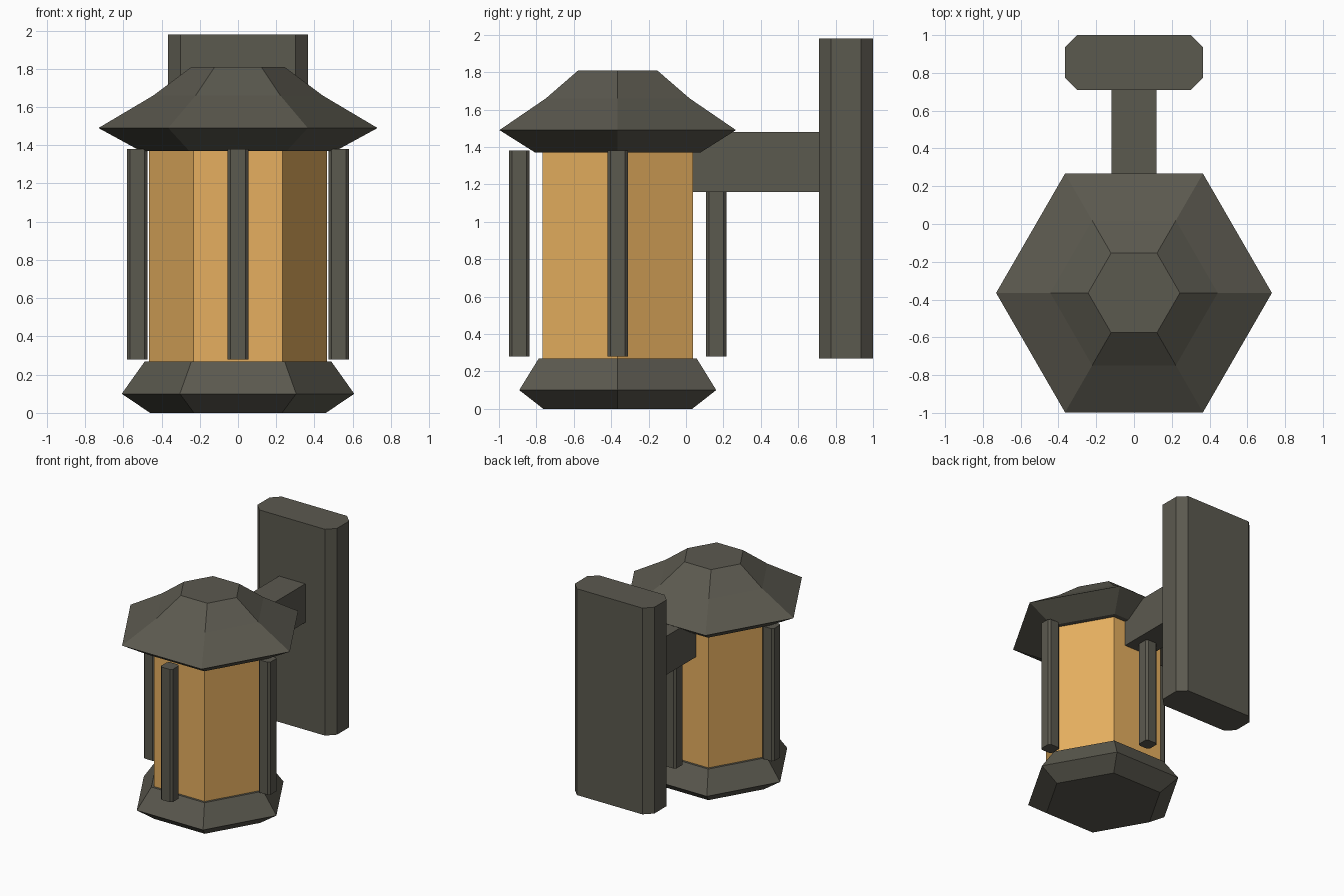
import bpy, bmesh
from math import cos, sin, pi

if "Cube" in bpy.data.objects:
    bpy.data.objects.remove(bpy.data.objects["Cube"])

CY = -0.365  # lantern axis in y


def material(name, rgb):
    m = bpy.data.materials.new(name)
    m.diffuse_color = (*rgb, 1)
    m.use_nodes = True
    m.node_tree.nodes["Principled BSDF"].inputs["Base Color"].default_value = m.diffuse_color
    return m


metal = material("dark_metal", (0.105, 0.10, 0.078))
amber = material("amber_glass", (0.79, 0.43, 0.115))


def finish(name, bm, mat):
    bmesh.ops.recalc_face_normals(bm, faces=bm.faces[:])
    me = bpy.data.meshes.new(name)
    bm.to_mesh(me)
    bm.free()
    me.materials.append(mat)
    ob = bpy.data.objects.new(name, me)
    bpy.context.collection.objects.link(ob)
    return ob


def hex_stack(name, profile, mat):
    """Closed six-sided solid from (radius, z) rings."""
    bm = bmesh.new()
    rings = [[bm.verts.new((r * cos(i * pi / 3), r * sin(i * pi / 3), z))
              for i in range(6)] for r, z in profile]
    for a, b in zip(rings, rings[1:]):
        for i in range(6):
            j = (i + 1) % 6
            bm.faces.new((a[i], a[j], b[j], b[i]))
    bm.faces.new(rings[0][::-1])
    bm.faces.new(rings[-1])
    ob = finish(name, bm, mat)
    ob.location.y = CY
    return ob


def block(name, x, y, z, mat, chamfer=0):
    """Box between (min, max) pairs, with optional chamfered upright edges."""
    bm = bmesh.new()
    bmesh.ops.create_cube(bm, size=1)
    for v in bm.verts:
        for k, (lo, hi) in enumerate((x, y, z)):
            v.co[k] = lo if v.co[k] < 0 else hi
    if chamfer:
        upright = [e for e in bm.edges
                   if abs(e.verts[0].co.z - e.verts[1].co.z) > 1e-4]
        bmesh.ops.bevel(bm, geom=upright, offset=chamfer, segments=1,
                        affect='EDGES')
    return finish(name, bm, mat)


# Lantern body
hex_stack("base", [(0.46, 0), (0.608, 0.10), (0.487, 0.27)], metal)
hex_stack("glass", [(0.465, 0.26), (0.465, 1.38)], amber)
hex_stack("roof", [(0.51, 1.37), (0.73, 1.49), (0.443, 1.66), (0.243, 1.81)], metal)

# Four posts around the glass
h = 0.054
for side, dx, dy in (("front", 0, -1), ("back", 0, 1), ("left", -1, 0), ("right", 1, 0)):
    px, py = dx * 0.527, CY + dy * 0.527
    block(side + "_post", (px - h, px + h), (py - h, py + h), (0.28, 1.38), metal, 0.016)

# Wall bracket
block("arm", (-0.12, 0.12), (0.03, 0.72), (1.16, 1.48), metal)
block("wall_plate", (-0.365, 0.365), (0.71, 1.0), (0.27, 1.98), metal, 0.065)
